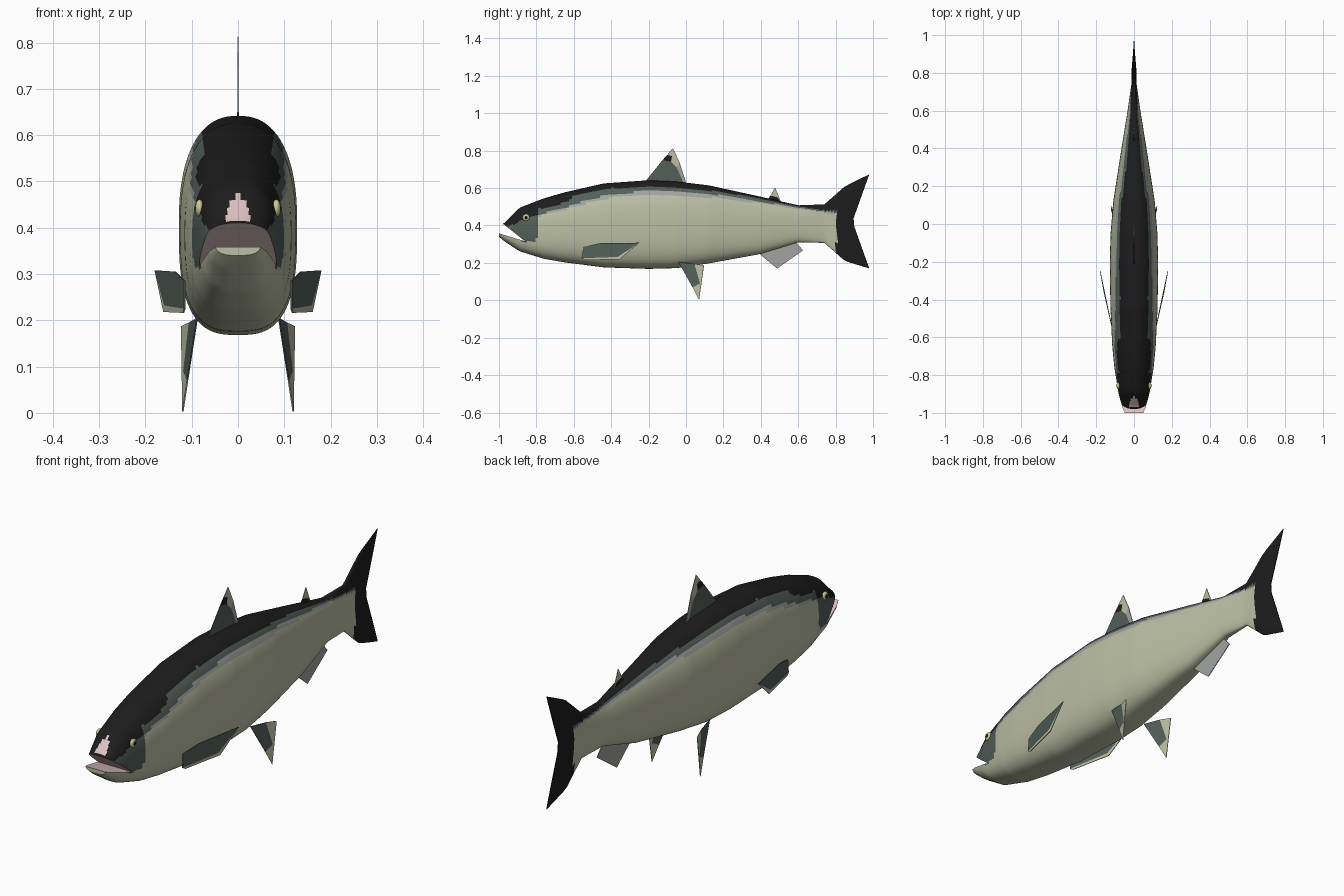
import bpy, bmesh, math

old = bpy.data.objects.get("Cube")
if old:
    bpy.data.objects.remove(old, do_unlink=True)

COLOURS = {
    "black_back": (0.012, 0.012, 0.012),
    "grey_green": (0.085, 0.115, 0.10),
    "silver": (0.36, 0.37, 0.35),
    "belly_cream": (0.50, 0.52, 0.37),
    "mouth_pink": (0.74, 0.54, 0.54),
    "eye_yellow": (0.62, 0.60, 0.30),
}
BLACK, GREY, SILVER, CREAM, PINK, YELLOW = range(6)
mats = []
for name, rgb in COLOURS.items():
    m = bpy.data.materials.new(name)
    m.use_nodes = True
    m.diffuse_color = (*rgb, 1)
    bsdf = m.node_tree.nodes["Principled BSDF"]
    bsdf.inputs["Base Color"].default_value = (*rgb, 1)
    bsdf.inputs["Roughness"].default_value = 0.8
    mats.append(m)


def make_object(name, bm):
    me = bpy.data.meshes.new(name)
    bmesh.ops.recalc_face_normals(bm, faces=bm.faces)
    bm.to_mesh(me)
    bm.free()
    for m in mats:
        me.materials.append(m)
    ob = bpy.data.objects.new(name, me)
    bpy.context.collection.objects.link(ob)
    return ob


def activate(ob):
    bpy.ops.object.select_all(action='DESELECT')
    ob.select_set(True)
    bpy.context.view_layer.objects.active = ob


def lerp(table, y):
    """Piecewise linear lookup; rows are (y, value, value...)."""
    if y <= table[0][0]:
        return table[0][1:]
    for a, b in zip(table, table[1:]):
        if y <= b[0]:
            t = (y - a[0]) / (b[0] - a[0])
            return tuple(p + (q - p) * t for p, q in zip(a[1:], b[1:]))
    return table[-1][1:]


# Body and tail stations: y, top, bottom, half width, backward sweep
STATIONS = [
    (-1.0, .40, .34, .05, 0), (-.97, .415, .315, .063, 0),
    (-.89, .495, .262, .083, 0), (-.76, .545, .222, .104, 0),
    (-.65, .577, .203, .115, 0), (-.44, .625, .176, .125, 0),
    (-.2, .642, .168, .128, 0), (-.05, .635, .172, .124, 0),
    (.12, .615, .197, .11, 0), (.39, .556, .246, .068, 0),
    (.6, .508, .31, .034, 0), (.74, .513, .307, .014, 0),
    (.82, .61, .21, .012, .03), (.89, .674, .17, .002, .09),
]
# Lower limits of the black, grey and silver bands along the body
BANDS = [
    (-1.0, .385, .385, .385), (-.92, .405, .345, .345),
    (-.87, .435, .312, .312), (-.80, .45, .312, .312),
    (-.785, .49, .46, .45), (-.63, .525, .50, .49),
    (-.60, .56, .515, .50), (-.4, .60, .57, .55),
    (-.2, .607, .583, .56), (0, .60, .58, .56),
    (.2, .578, .56, .543), (.4, .543, .528, .517),
    (.6, .50, .494, .488), (.8, .475, .468, .462),
]


def body_colour(c):
    if c.y > .805:
        return BLACK
    if -.975 < c.y < -.905 and c.z > .40 and abs(c.x) < min(.026, (-.905 - c.y) * .6):
        return PINK
    for i, limit in enumerate(lerp(BANDS, c.y)):
        if c.z > limit:
            return i
    return CREAM


SIDES, ROWS = 80, 126
bm = bmesh.new()
rings = []
for r in range(ROWS + 1):
    y = -1 + 1.89 * r / ROWS
    top, bot, w, sweep = lerp(STATIONS, y)
    mid, half = (top + bot) / 2, (top - bot) / 2
    ring = []
    for s in range(SIDES):
        a = 2 * math.pi * (s + .5) / SIDES
        c, n = math.cos(a), math.sin(a)
        e = 2 / (2.4 if n > 0 else 2.9)
        v = math.copysign(abs(n) ** e, n)
        x = math.copysign(abs(c) ** e, c) * w
        ring.append(bm.verts.new((x, y + sweep * abs(v), mid + half * v)))
    rings.append(ring)
for a, b in zip(rings, rings[1:]):
    for s in range(SIDES):
        t = (s + 1) % SIDES
        bm.faces.new((a[s], a[t], b[t], b[s]))
bm.faces.new(rings[0])
# Forked trailing edge closed by pairs across the thickness
end = rings[-1]
q = SIDES // 4
for k in range(-q, q - 1):
    bm.faces.new((end[k], end[k + 1], end[2 * q - 2 - k], end[2 * q - 1 - k]))
for f in bm.faces:
    f.material_index = body_colour(f.calc_center_median())
body = make_object("body", bm)

# Open mouth cut as a wedge with a pink lining
bm = bmesh.new()
wedge = [(-.86, .315), (-1.08, .383), (-1.08, .491)]
l, r = [[bm.verts.new((x, y, z)) for y, z in wedge] for x in (-.2, .2)]
bm.faces.new(l)
bm.faces.new(r)
for i in range(3):
    j = (i + 1) % 3
    bm.faces.new((l[i], l[j], r[j], r[i]))
for f in bm.faces:
    f.material_index = PINK
cutter = make_object("mouth_cutter", bm)
cutter.hide_render = True
cut = body.modifiers.new("mouth", 'BOOLEAN')
cut.operation = 'DIFFERENCE'
cut.solver = 'EXACT'
cut.object = cutter
activate(body)
bpy.ops.object.modifier_apply(modifier=cut.name)
bpy.data.objects.remove(cutter, do_unlink=True)
activate(body)
bpy.ops.object.shade_smooth_by_angle(angle=math.radians(40))


def fin(name, patches, mirror=False):
    """Thin fin made of flat coloured patches."""
    bm = bmesh.new()
    for mat, pts in patches:
        f = bm.faces.new([bm.verts.new(p) for p in pts])
        f.material_index = mat
    bmesh.ops.remove_doubles(bm, verts=bm.verts, dist=.0005)
    ob = make_object(name, bm)
    if mirror:
        ob.modifiers.new("mirror", 'MIRROR')
    solid = ob.modifiers.new("thickness", 'SOLIDIFY')
    solid.thickness = .003
    solid.offset = 0


def flat(*pts):
    return [(0, y, z) for y, z in pts]


# Midline fins
fin("dorsal_fin", [
    (GREY, flat((-.23, .62), (-.125, .75), (-.08, .74), (-.05, .71), (-.01, .62))),
    (BLACK, flat((-.125, .75), (-.10, .778), (-.075, .77), (-.08, .74))),
    (CREAM, flat((-.10, .778), (-.07, .813), (-.035, .74), (-.05, .71),
                 (-.08, .74), (-.075, .77))),
    (SILVER, flat((-.05, .71), (-.035, .74), (.003, .62), (-.01, .62))),
])
fin("adipose_fin", [
    (BLACK, flat((.43, .53), (.452, .56), (.49, .55), (.515, .51))),
    (CREAM, flat((.452, .56), (.476, .604), (.515, .51), (.49, .55))),
])
fin("anal_fin", [
    (SILVER, flat((.39, .25), (.487, .17), (.626, .267), (.575, .325))),
])

# Paired fins
fin("pelvic_fins", [
    (GREY, [(.088, -.04, .205), (.109, .035, .07), (.117, .075, .09), (.105, .045, .195)]),
    (CREAM, [(.109, .035, .07), (.119, .07, .003), (.122, .096, .187), (.105, .045, .195),
             (.117, .075, .09)]),
], mirror=True)
fin("pectoral_fins", [
    (GREY, [(.115, -.555, .225), (.115, -.55, .285), (.135, -.46, .305),
            (.179, -.25, .308), (.158, -.365, .232)]),
    (CREAM, [(.115, -.555, .225), (.158, -.365, .232), (.179, -.25, .308),
             (.160, -.355, .218), (.118, -.54, .216)]),
], mirror=True)

# Eyes with pupils
for side, sx in (("left", 1), ("right", -1)):
    for part, mat, rad, x in (("eye", YELLOW, .019, .083), ("pupil", BLACK, .010, .089)):
        bm = bmesh.new()
        bmesh.ops.create_uvsphere(bm, u_segments=16, v_segments=10, radius=rad)
        for v in bm.verts:
            v.co.x *= .5
        for f in bm.faces:
            f.material_index = mat
            f.smooth = True
        ob = make_object(f"{side}_{part}", bm)
        ob.location = (sx * x, -.855, .442)
